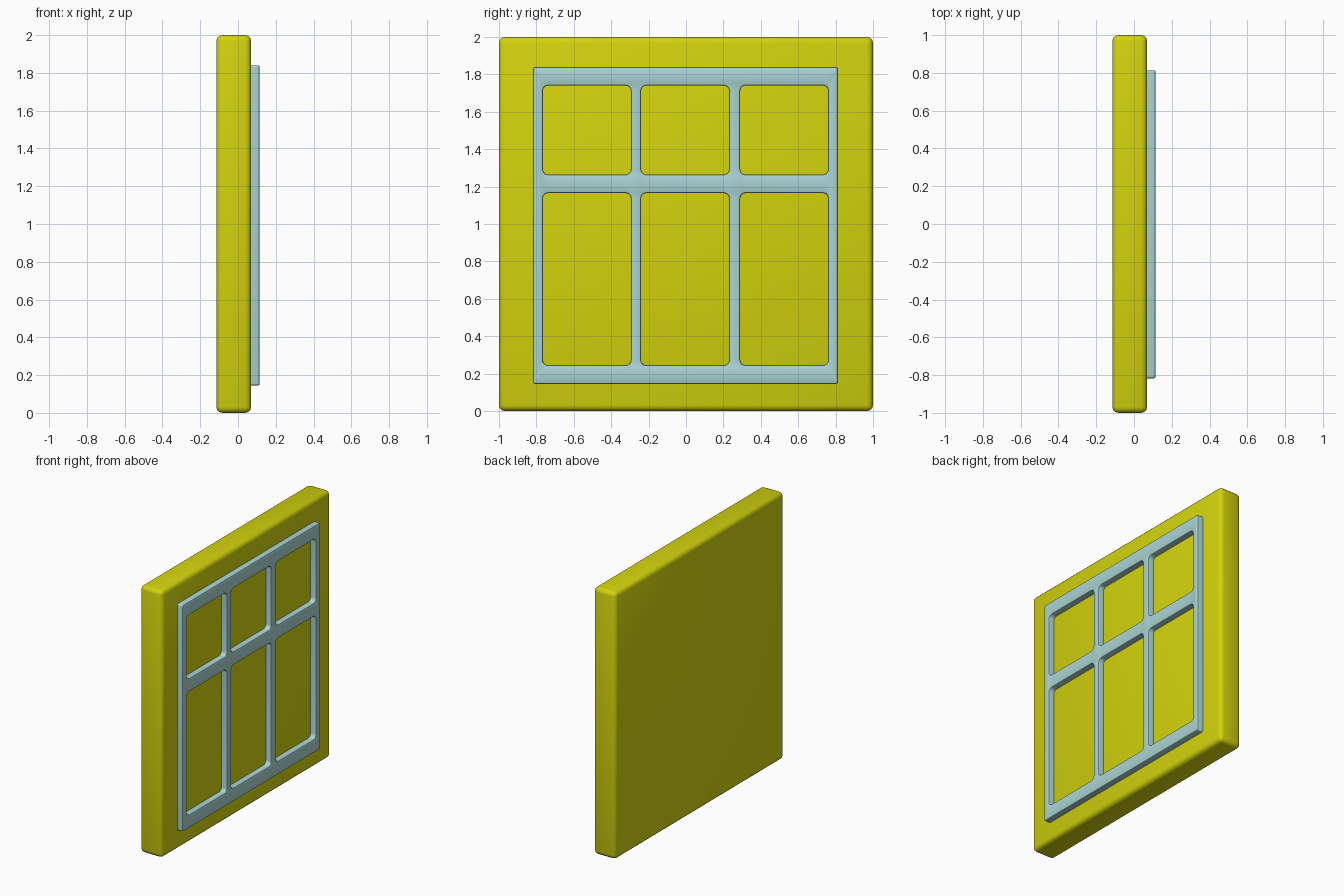
import bpy
import bmesh
import math

if "Cube" in bpy.data.objects:
    bpy.data.objects.remove(bpy.data.objects["Cube"], do_unlink=True)


def make_material(name, rgb):
    mat = bpy.data.materials.new(name)
    mat.use_nodes = True
    color = (*rgb, 1.0)
    mat.diffuse_color = color
    mat.node_tree.nodes["Principled BSDF"].inputs["Base Color"].default_value = color
    return mat


def add_object(name, bm, mat):
    bmesh.ops.recalc_face_normals(bm, faces=bm.faces)
    mesh = bpy.data.meshes.new(name)
    bm.to_mesh(mesh)
    bm.free()
    mesh.materials.append(mat)
    obj = bpy.data.objects.new(name, mesh)
    bpy.context.collection.objects.link(obj)
    bpy.ops.object.select_all(action="DESELECT")
    obj.select_set(True)
    bpy.context.view_layer.objects.active = obj
    bpy.ops.object.shade_smooth_by_angle(angle=math.radians(35))
    return obj


def rounded_loop(bm, x, rect, grow, radius, steps=5):
    """Vertices of a rounded rectangle in the plane at x."""
    y0, y1, z0, z1 = rect
    r = radius + grow
    corners = [(y1 - radius, z1 - radius), (y0 + radius, z1 - radius),
               (y0 + radius, z0 + radius), (y1 - radius, z0 + radius)]
    verts = []
    for i, (cy, cz) in enumerate(corners):
        for s in range(steps + 1):
            a = math.pi / 2 * (i + s / steps)
            verts.append(bm.verts.new((x, cy + r * math.cos(a), cz + r * math.sin(a))))
    return verts


def bridge(bm, a, b):
    n = len(a)
    for i in range(n):
        j = (i + 1) % n
        bm.faces.new((a[i], a[j], b[j], b[i]))


yellow = make_material("yellow", (0.65, 0.65, 0.004))
pale_blue = make_material("pale_blue", (0.41, 0.66, 0.66))

# Wall panel: a slab with rounded edges
BACK, FACE, FRONT = -0.115, 0.07, 0.115
bm = bmesh.new()
bmesh.ops.create_cube(bm, size=1)
for v in bm.verts:
    v.co.x = FACE if v.co.x > 0 else BACK
    v.co.y *= 2
    v.co.z = 2 * v.co.z + 1
bmesh.ops.bevel(bm, geom=bm.edges[:], offset=0.032, segments=3,
                profile=0.5, affect="EDGES")
add_object("wall_panel", bm, yellow)

# Window frame: one plate with six rounded openings and softened front edges
columns = [(-0.765, -0.295), (-0.24, 0.23), (0.29, 0.76)]
rows = [(0.245, 1.165), (1.265, 1.74)]
SOFT = 0.009
outlines = [((-0.817, 0.813, 0.145, 1.84), 0.012, -1)]
outlines += [((*c, *r), 0.028, 1) for c in columns for r in rows]

bm = bmesh.new()
rim_edges = []
for rect, radius, side in outlines:
    base = rounded_loop(bm, FACE - 0.005, rect, 0, radius)
    shoulder = rounded_loop(bm, FRONT - SOFT, rect, 0, radius)
    middle = rounded_loop(bm, FRONT - SOFT * 0.3, rect, side * SOFT * 0.3, radius)
    rim = rounded_loop(bm, FRONT, rect, side * SOFT, radius)
    for a, b in ((base, shoulder), (shoulder, middle), (middle, rim)):
        bridge(bm, a, b)
    rim_edges += [bm.edges.get((rim[i - 1], rim[i])) for i in range(len(rim))]
bmesh.ops.triangle_fill(bm, edges=rim_edges, use_beauty=True, normal=(1, 0, 0))
add_object("window_frame", bm, pale_blue)
